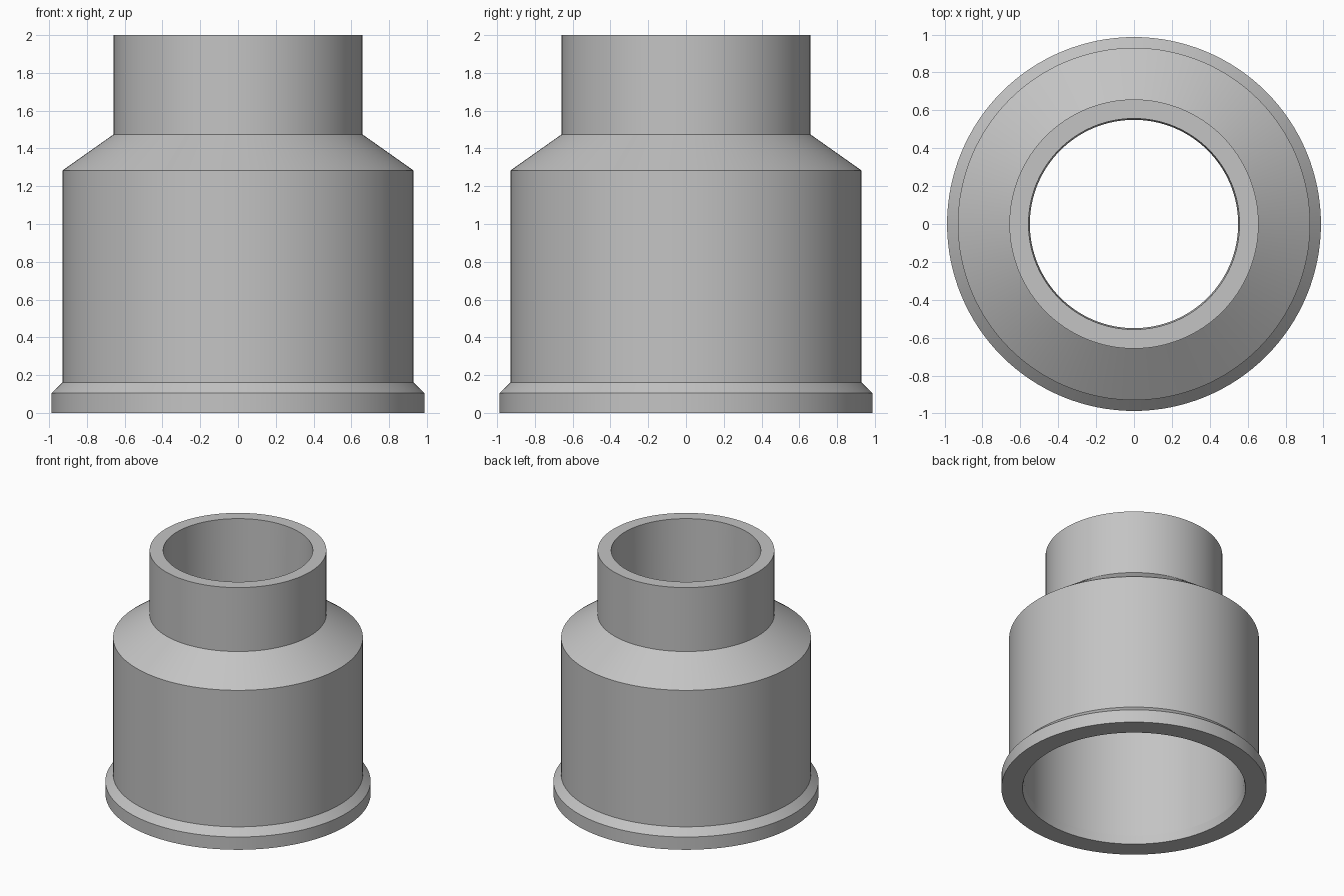
import bpy
import bmesh
import math

cube = bpy.data.objects.get("Cube")
if cube:
    bpy.data.objects.remove(cube, do_unlink=True)

# Single grey material
grey = bpy.data.materials.new("plain grey")
grey.use_nodes = True
colour = (0.55, 0.55, 0.55, 1)
grey.diffuse_color = colour
grey.node_tree.nodes["Principled BSDF"].inputs["Base Color"].default_value = colour

# Wall cross-section (radius, height): outside going up, then the bore going down
PROFILE = [
    (0.987, 0), (0.987, 0.105), (0.93, 0.162), (0.93, 1.283),   # collar and body
    (0.658, 1.475), (0.658, 2),                                 # shoulder and neck
    (0.557, 2), (0.55, 1.34),                                   # neck bore
    (0.82, 1.17), (0.82, 0.068), (0.83, 0),                     # socket and lead-in
]
SEGMENTS = 128


def lathe(name, profile, material):
    """Revolve a closed cross-section around the z axis."""
    bm = bmesh.new()
    rings = []
    for radius, height in profile:
        ring = []
        for i in range(SEGMENTS):
            a = math.tau * i / SEGMENTS
            ring.append(bm.verts.new((radius * math.cos(a), radius * math.sin(a), height)))
        rings.append(ring)
    for k, low in enumerate(rings):
        high = rings[(k + 1) % len(rings)]
        for i in range(SEGMENTS):
            j = (i + 1) % SEGMENTS
            bm.faces.new((low[i], low[j], high[j], high[i]))
    bmesh.ops.recalc_face_normals(bm, faces=bm.faces)
    mesh = bpy.data.meshes.new(name)
    bm.to_mesh(mesh)
    bm.free()
    mesh.materials.append(material)
    obj = bpy.data.objects.new(name, mesh)
    bpy.context.collection.objects.link(obj)
    return obj


# Hollow stepped reducer, smooth around and sharp at the steps
reducer = lathe("pipe_reducer", PROFILE, grey)
bpy.ops.object.select_all(action="DESELECT")
reducer.select_set(True)
bpy.context.view_layer.objects.active = reducer
bpy.ops.object.shade_smooth_by_angle(angle=math.radians(5))
